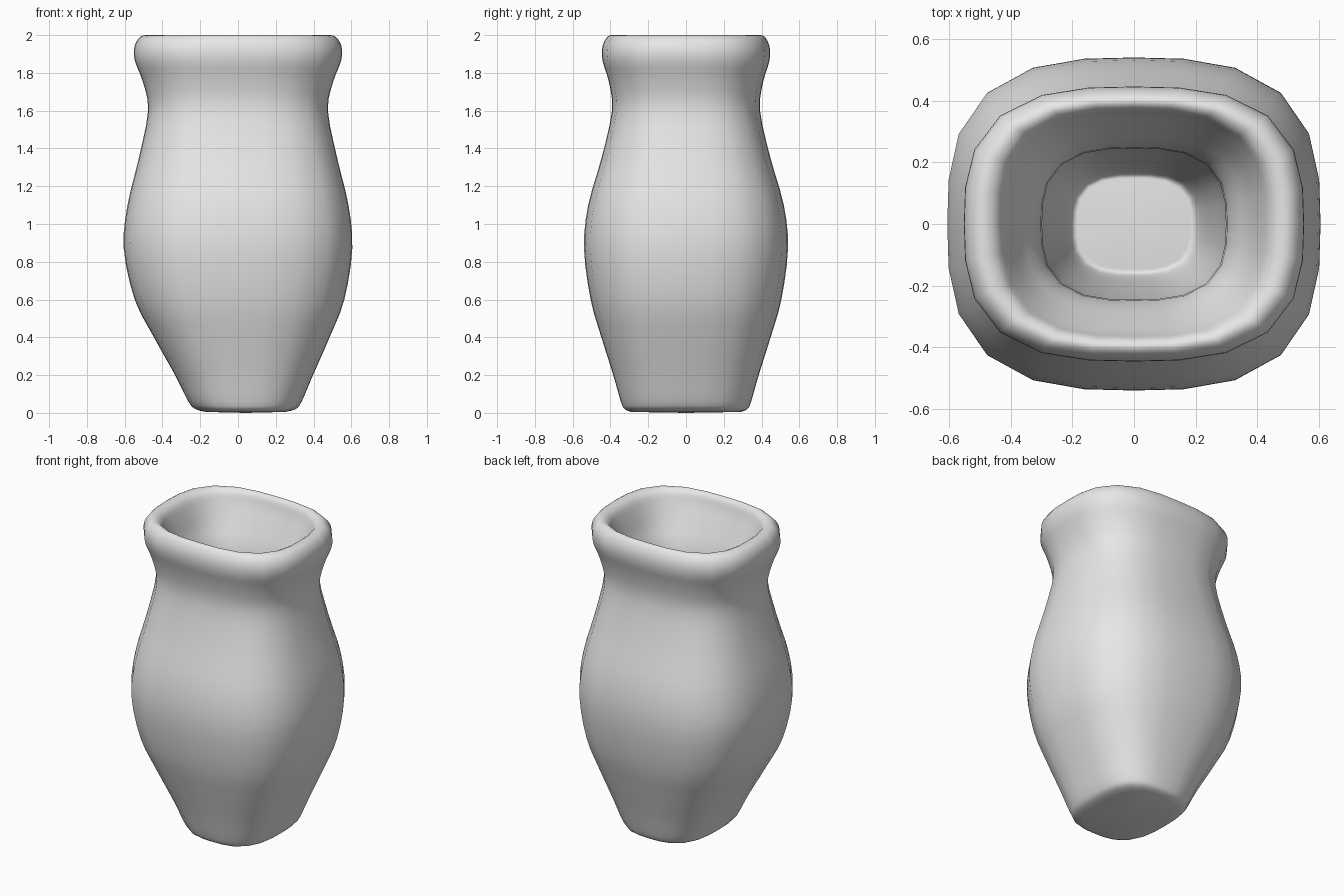
import bpy
import bmesh
from math import cos, sin, tau

SIDES = 24
SQUARENESS = 2.9
STEPS = 3

cube = bpy.data.objects.get("Cube")
if cube:
    bpy.data.objects.remove(cube)

# Sections: height, half width, half depth, sideways shift
OUTSIDE = [
    (0.005, 0.21, 0.29, 0.04), (0.02, 0.265, 0.325, 0.04), (0.06, 0.3, 0.345, 0.037),
    (0.2, 0.365, 0.385, 0.032), (0.4, 0.465, 0.448, 0.02), (0.6, 0.555, 0.505, 0.008),
    (0.87, 0.605, 0.54, 0), (1.1, 0.585, 0.518, 0), (1.35, 0.525, 0.447, 0),
    (1.6, 0.476, 0.392, 0), (1.75, 0.503, 0.408, 0), (1.86, 0.545, 0.441, 0),
    (1.93, 0.55, 0.444, 0), (1.98, 0.528, 0.425, 0),
]
INSIDE = [
    (2.0, 0.49, 0.398, 0), (1.98, 0.445, 0.372, 0), (1.92, 0.415, 0.352, 0),
    (1.8, 0.37, 0.30, 0), (1.7, 0.32, 0.262, 0), (1.58, 0.298, 0.245, 0),
    (1.2, 0.305, 0.25, 0), (0.7, 0.3, 0.245, 0), (0.3, 0.245, 0.2, 0),
    (0.12, 0.205, 0.167, 0), (0.1, 0.18, 0.145, 0),
]


def blend(a, b, c, d, t):
    """Smooth curve between b and c."""
    return 0.5 * (2 * b + (c - a) * t + (2 * a - 5 * b + 4 * c - d) * t * t
                  + (3 * b - a - 3 * c + d) * t ** 3)


def refine(sections):
    last = len(sections) - 1
    for i in range(last):
        keys = [sections[min(max(i + k, 0), last)] for k in (-1, 0, 1, 2)]
        for s in range(STEPS):
            yield [blend(*values, s / STEPS) for values in zip(*keys)]
    yield sections[last]


def add_ring(bm, z, half_x, half_y, shift):
    """One rounded-rectangle section."""
    ring = []
    for i in range(SIDES):
        c, s = cos(tau * i / SIDES), sin(tau * i / SIDES)
        r = (abs(c) ** SQUARENESS + abs(s) ** SQUARENESS) ** (-1 / SQUARENESS)
        ring.append(bm.verts.new((shift + half_x * r * c, half_y * r * s, min(z, 2))))
    return ring


def cap(bm, ring, centre):
    middle = bm.verts.new(centre)
    for i in range(SIDES):
        bm.faces.new((ring[i], ring[(i + 1) % SIDES], middle))


# Vase wall, running up the outside, over the rim and down the inside
bm = bmesh.new()
rings = [add_ring(bm, *section) for section in refine(OUTSIDE + INSIDE)]
for low, high in zip(rings, rings[1:]):
    for i in range(SIDES):
        j = (i + 1) % SIDES
        bm.faces.new((low[i], low[j], high[j], high[i]))

# Underside and inner floor
cap(bm, rings[0], (0.04, 0, 0))
cap(bm, rings[-1], (0, 0, 0.1))
bmesh.ops.recalc_face_normals(bm, faces=bm.faces)
for face in bm.faces:
    face.smooth = True

mesh = bpy.data.meshes.new("vase")
bm.to_mesh(mesh)
bm.free()
vase = bpy.data.objects.new("vase", mesh)
bpy.context.collection.objects.link(vase)

# Plain grey clay
clay = bpy.data.materials.new("light_grey_clay")
clay.use_nodes = True
grey = (0.8, 0.8, 0.8, 1)
clay.diffuse_color = grey
clay.node_tree.nodes["Principled BSDF"].inputs["Base Color"].default_value = grey
mesh.materials.append(clay)
